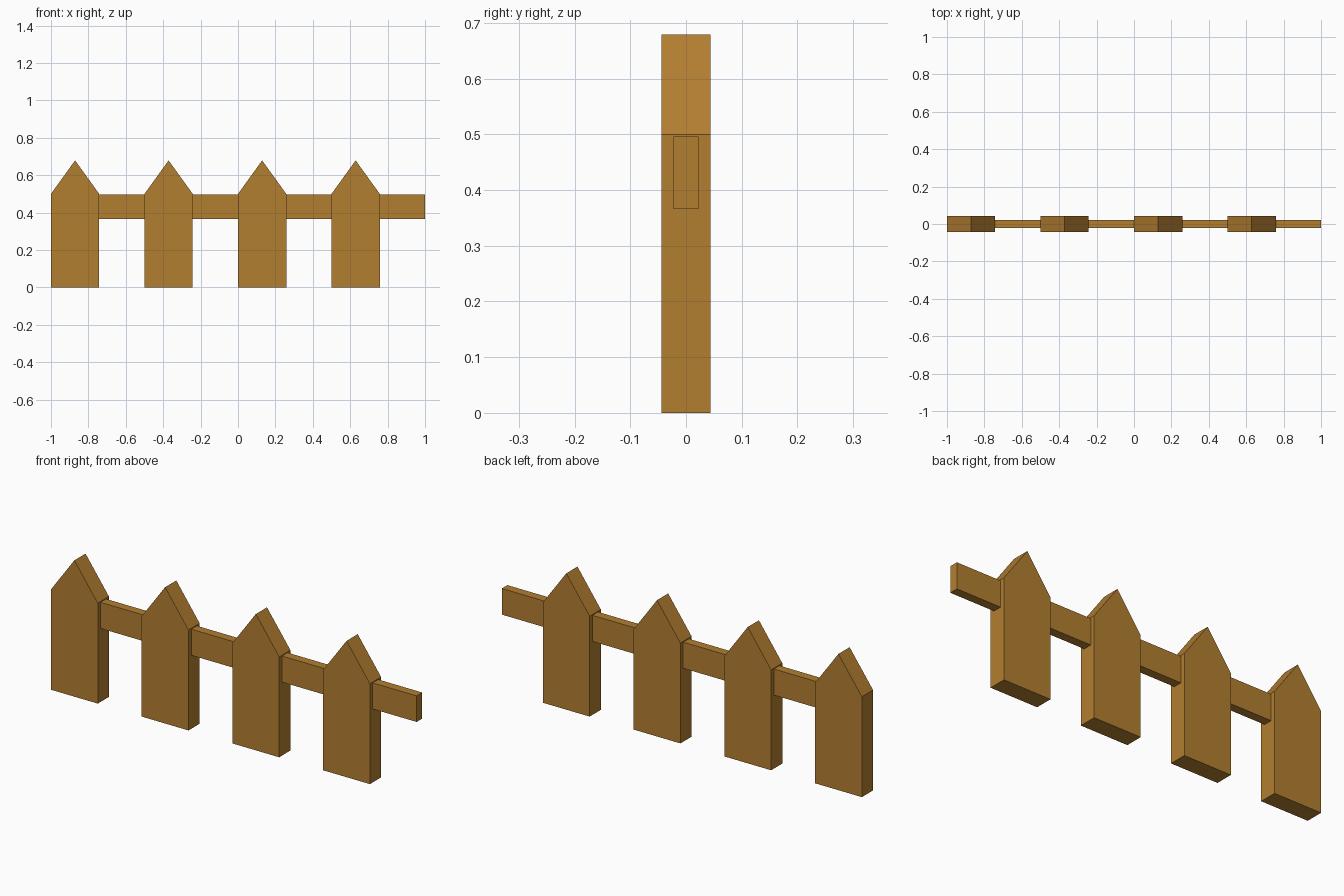
import bpy, bmesh

if "Cube" in bpy.data.objects:
    bpy.data.objects.remove(bpy.data.objects["Cube"])

wood = bpy.data.materials.new("brown wood")
wood.diffuse_color = (0.45, 0.21, 0.03, 1)
wood.use_nodes = True
wood.node_tree.nodes["Principled BSDF"].inputs["Base Color"].default_value = wood.diffuse_color

PITCH, WIDTH = 0.5, 0.258


def extruded(name, profile, half_depth):
    """Extrude an x-z profile symmetrically along y."""
    bm = bmesh.new()
    face = bm.faces.new([bm.verts.new((x, -half_depth, z)) for x, z in profile])
    res = bmesh.ops.extrude_face_region(bm, geom=[face])
    verts = [v for v in res["geom"] if isinstance(v, bmesh.types.BMVert)]
    bmesh.ops.translate(bm, verts=verts, vec=(0, 2 * half_depth, 0))
    bmesh.ops.recalc_face_normals(bm, faces=bm.faces)
    mesh = bpy.data.meshes.new(name)
    bm.to_mesh(mesh)
    bm.free()
    mesh.materials.append(wood)
    obj = bpy.data.objects.new(name, mesh)
    bpy.context.collection.objects.link(obj)
    return obj


for i in range(4):
    x0 = -1 + i * PITCH
    x1 = x0 + WIDTH
    # Pointed picket
    extruded(f"picket_{i + 1}",
             [(x0, 0), (x1, 0), (x1, 0.5), ((x0 + x1) / 2, 0.679), (x0, 0.5)], 0.044)
    # Rail section running to the next picket
    x2 = x0 + PITCH
    extruded(f"rail_{i + 1}",
             [(x1, 0.366), (x2, 0.366), (x2, 0.496), (x1, 0.496)], 0.022)
